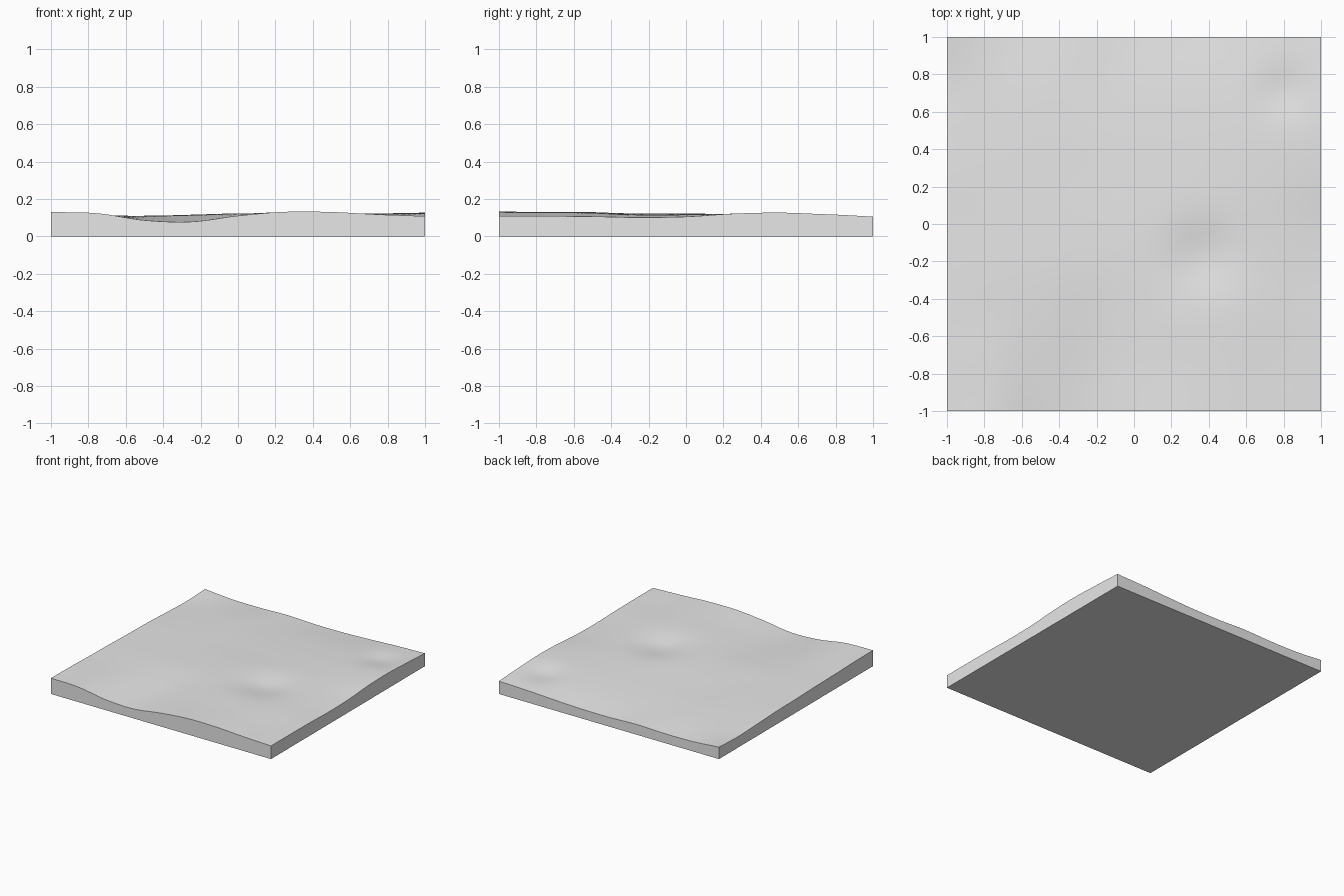
import bpy
import bmesh
import math

# Remove the default object
cube = bpy.data.objects.get("Cube")
if cube:
    bpy.data.objects.remove(cube, do_unlink=True)

# Broad relief: control heights in thousandths, rows from front to back
RELIEF = [
    [130, 123, 86, 78, 110, 131, 130, 117, 108],
    [128, 118, 95, 88, 112, 128, 128, 115, 108],
    [122, 113, 104, 102, 118, 130, 127, 117, 106],
    [118, 112, 110, 114, 123, 127, 124, 115, 101],
    [112, 108, 108, 115, 122, 125, 123, 116, 105],
    [108, 104, 106, 110, 115, 118, 120, 121, 121],
    [98, 98, 103, 105, 108, 111, 116, 122, 127],
    [90, 90, 95, 95, 96, 99, 106, 115, 120],
    [98, 80, 78, 84, 76, 77, 86, 98, 105],
]

# Round hollows: x, y, radius, depth
HOLLOWS = [(0.37, -0.17, 0.19, 0.026), (0.8, 0.71, 0.14, 0.018)]


def spline(values, t):
    """Smooth curve through evenly spaced values, with t from -1 to 1."""
    last = len(values) - 1
    s = min(max((t + 1) / 2 * last, 0), last)
    i = min(int(s), last - 1)
    f = s - i
    b, c = values[i], values[i + 1]
    a = values[i - 1] if i > 0 else 2 * b - c
    d = values[i + 2] if i + 2 <= last else 2 * c - b
    return b + f * ((c - a) + f * ((2 * a - 5 * b + 4 * c - d)
                                   + f * (3 * (b - c) + d - a))) / 2


def height(x, y):
    """Ground height at a point."""
    z = spline([spline(row, x) for row in RELIEF], y) / 1000
    for hx, hy, radius, depth in HOLLOWS:
        distance = math.hypot(x - hx, y - hy)
        z -= depth * math.exp(-(distance / radius) ** 2)
    return z


# Rolling top surface
bm = bmesh.new()
bmesh.ops.create_grid(bm, x_segments=80, y_segments=80, size=1)
for v in bm.verts:
    v.co.z = height(v.co.x, v.co.y)

# Straight side walls and flat base
rim = [e for e in bm.edges if e.is_boundary]
walls = bmesh.ops.extrude_edge_only(bm, edges=rim)["geom"]
for v in walls:
    if isinstance(v, bmesh.types.BMVert):
        v.co.z = 0
base_loop = [e for e in bm.edges if e.is_boundary]
bmesh.ops.edgeloop_fill(bm, edges=base_loop)
bmesh.ops.recalc_face_normals(bm, faces=bm.faces[:])

mesh = bpy.data.meshes.new("ground_tile")
bm.to_mesh(mesh)
bm.free()

# Plain grey material
grey = (0.8, 0.8, 0.8, 1)
material = bpy.data.materials.new("light_grey")
material.use_nodes = True
material.diffuse_color = grey
for node in material.node_tree.nodes:
    if node.type == "BSDF_PRINCIPLED":
        node.inputs["Base Color"].default_value = grey
mesh.materials.append(material)

# Ground tile with smooth relief and crisp rim
tile = bpy.data.objects.new("ground_tile", mesh)
bpy.context.collection.objects.link(tile)
bpy.ops.object.select_all(action="DESELECT")
tile.select_set(True)
bpy.context.view_layer.objects.active = tile
bpy.ops.object.shade_smooth_by_angle(angle=math.radians(40))
